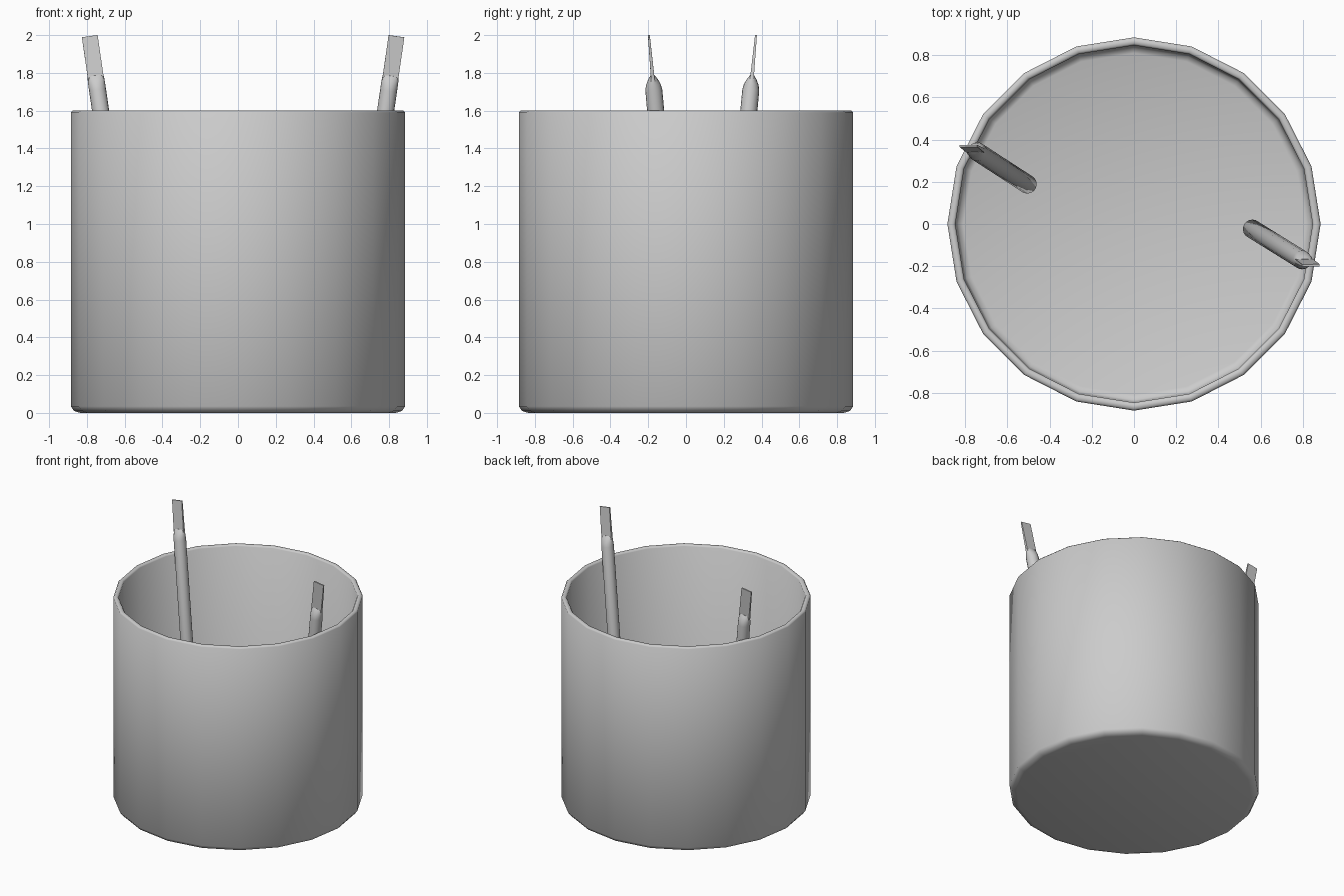
import bpy, bmesh, math
from mathutils import Vector, Matrix

if "Cube" in bpy.data.objects:
    bpy.data.objects.remove(bpy.data.objects["Cube"])


def finish(bm, name, angle):
    bmesh.ops.recalc_face_normals(bm, faces=bm.faces)
    mesh = bpy.data.meshes.new(name)
    bm.to_mesh(mesh)
    bm.free()
    ob = bpy.data.objects.new(name, mesh)
    bpy.context.collection.objects.link(ob)
    bpy.ops.object.select_all(action='DESELECT')
    ob.select_set(True)
    bpy.context.view_layer.objects.active = ob
    bpy.ops.object.shade_smooth_by_angle(angle=math.radians(angle))
    return ob


def loft(bm, rings, sides):
    """Skin a stack of elliptical rings (rx, ry, z) and cap both ends."""
    loops = [[bm.verts.new((rx * math.cos(2 * math.pi * i / sides),
                            ry * math.sin(2 * math.pi * i / sides), z))
              for i in range(sides)] for rx, ry, z in rings]
    for a, b in zip(loops, loops[1:]):
        for i in range(sides):
            j = (i + 1) % sides
            bm.faces.new((a[i], a[j], b[j], b[i]))
    bm.faces.new(loops[0])
    bm.faces.new(loops[-1])


# Cup: 20-sided, outer wall up, over the rim, down the inside to the floor
profile = [(0.835, 0), (0.868, 0.01), (0.885, 0.035), (0.885, 1.59), (0.876, 1.6),
           (0.856, 1.6), (0.847, 1.59), (0.845, 0.08), (0.835, 0.055), (0.81, 0.045)]
bm = bmesh.new()
loft(bm, [(r, r, z) for r, z in profile], 20)
finish(bm, "cup", 50)


def brush(name, base, tip):
    base, tip = Vector(base), Vector(tip)
    length = (tip - base).length
    zax = (tip - base).normalized()
    yax = zax.cross(Vector((1, 0, 0))).normalized()
    xax = yax.cross(zax)
    pose = Matrix((xax, yax, zax)).transposed().to_4x4()
    pose.translation = base
    r, top = 0.045, length - 0.29

    # Round handle, its shoulder pinched flat toward the blade
    bm = bmesh.new()
    loft(bm, [(0.025, 0.025, -0.01), (0.038, 0.038, 0), (r, r, 0.02), (r, r, top),
              (r, 0.039, top + 0.03), (0.044, 0.025, top + 0.06),
              (0.042, 0.011, top + 0.078)], 16)
    bm.transform(pose)
    finish(bm, name + "_handle", 50)

    # Thin flat blade, tapering in thickness
    bm = bmesh.new()
    bmesh.ops.create_cube(bm, size=1)
    for v in bm.verts:
        upper = v.co.z > 0
        v.co = Vector((v.co.x * 0.084, v.co.y * (0.010 if upper else 0.02),
                       length if upper else top + 0.05))
    bm.transform(pose)
    finish(bm, name + "_blade", 30)


brush("left_tool", (-0.503, 0.187, 0.06), (-0.785, 0.37, 1.994))
brush("right_tool", (0.558, -0.022, 0.06), (0.839, -0.196, 1.994))
